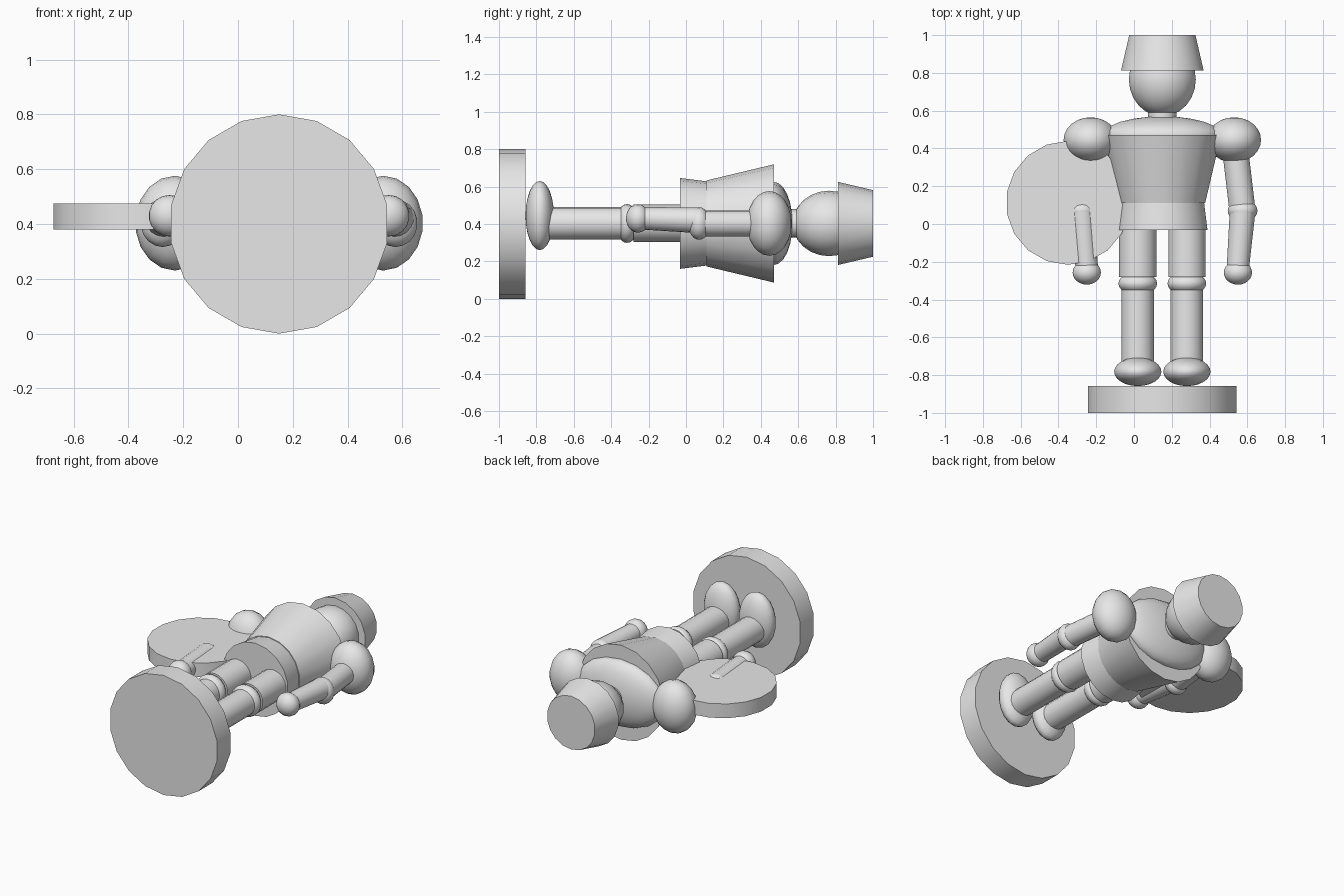
import bpy
import math
from mathutils import Vector

cube = bpy.data.objects.get("Cube")
if cube:
    bpy.data.objects.remove(cube, do_unlink=True)

SIDES = 18
MID_X, MID_Z = 0.15, 0.403

grey = bpy.data.materials.new("plain grey")
grey.use_nodes = True
grey.diffuse_color = (0.8, 0.8, 0.8, 1)
grey.node_tree.nodes["Principled BSDF"].inputs["Base Color"].default_value = (0.8, 0.8, 0.8, 1)


def finish(name):
    obj = bpy.context.object
    obj.name = name
    obj.data.materials.append(grey)
    bpy.ops.object.shade_smooth_by_angle(angle=math.radians(35))
    return obj


def tube(name, start, end, r_start, r_end=None):
    """Closed cylinder or frustum between two points."""
    a, b = Vector(start), Vector(end)
    bpy.ops.mesh.primitive_cone_add(
        vertices=SIDES, radius1=r_start, radius2=r_end or r_start,
        depth=(b - a).length, location=(a + b) / 2,
        rotation=(b - a).to_track_quat('Z', 'Y').to_euler())
    return finish(name)


def ball(name, centre, rx, ry, rz):
    """Ellipsoid with its poles along y."""
    bpy.ops.mesh.primitive_uv_sphere_add(
        segments=SIDES, ring_count=12, radius=1, location=centre,
        rotation=(-math.pi / 2, 0, 0))
    bpy.context.object.scale = (rx, rz, ry)
    return finish(name)


def axial(name, y0, y1, r0, r1=None):
    return tube(name, (MID_X, y0, MID_Z), (MID_X, y1, MID_Z), r0, r1)


# Stand
tube("stand", (MID_X, -1, 0.4), (MID_X, -0.857, 0.4), 0.4)

# Trunk, head and hat
axial("hips", -0.033, 0.11, 0.243, 0.225)
axial("torso", 0.11, 0.47, 0.23, 0.316)
ball("chest_top", (MID_X, 0.47, MID_Z), 0.32, 0.1, 0.222)
axial("neck", 0.54, 0.62, 0.076)
ball("head", (MID_X, 0.765, MID_Z), 0.18, 0.195, 0.175)
axial("hat", 0.813, 1, 0.222, 0.178)

# Arms and legs, mirrored about the middle
for side, s in (("left", 1), ("right", -1)):
    def at(x, y, z=MID_Z):
        return (MID_X + s * x, y, z)

    ball(side + "_shoulder", at(0.38, 0.445), 0.145, 0.12, 0.173)
    tube(side + "_upper_arm", at(0.385, 0.4), at(0.423, 0.08), 0.07)
    ball(side + "_elbow", at(0.425, 0.07), 0.08, 0.06, 0.087)
    tube(side + "_forearm", at(0.425, 0.07, 0.42), at(0.4, -0.23, 0.43), 0.069, 0.06)
    ball(side + "_hand", at(0.4, -0.257, 0.43), 0.076, 0.064, 0.076)

    tube(side + "_thigh", at(0.13, 0), at(0.13, -0.28), 0.1)
    ball(side + "_knee", at(0.13, -0.315), 0.104, 0.062, 0.104)
    tube(side + "_shin", at(0.13, -0.34), at(0.13, -0.74), 0.087)
    ball(side + "_foot", at(0.13, -0.782, 0.445), 0.127, 0.076, 0.185)

# Round shield on the right arm
tube("shield", (-0.35, 0.112, 0.38), (-0.35, 0.112, 0.475), 0.328)
